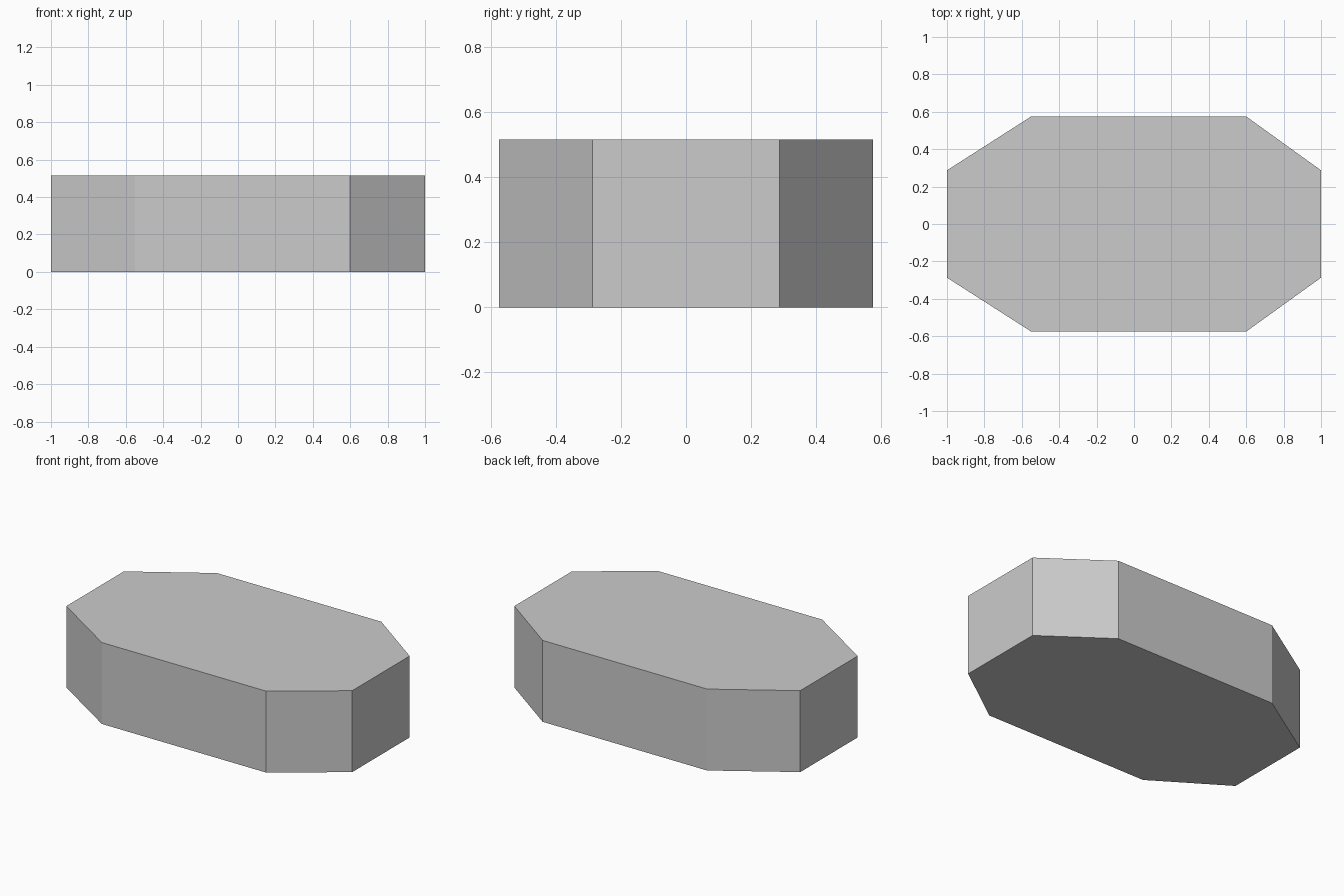
import bpy
import bmesh

if "Cube" in bpy.data.objects:
    bpy.data.objects.remove(bpy.data.objects["Cube"])

HEIGHT = 0.515

# Half outline of the octagonal slab, mirrored across y = 0
half = [(1.0, 0.287), (0.6, 0.575), (-0.55, 0.575), (-1.0, 0.287)]
outline = half + [(x, -y) for x, y in reversed(half)]

# Extrude the outline into a solid slab
bm = bmesh.new()
base = bm.faces.new([bm.verts.new((x, y, 0)) for x, y in outline])
top = bmesh.ops.extrude_face_region(bm, geom=[base], use_keep_orig=True)["geom"]
bmesh.ops.translate(bm, vec=(0, 0, HEIGHT),
                    verts=[g for g in top if isinstance(g, bmesh.types.BMVert)])
bmesh.ops.recalc_face_normals(bm, faces=bm.faces)

mesh = bpy.data.meshes.new("octagonal_slab")
bm.to_mesh(mesh)
bm.free()
slab = bpy.data.objects.new("octagonal_slab", mesh)
bpy.context.collection.objects.link(slab)
